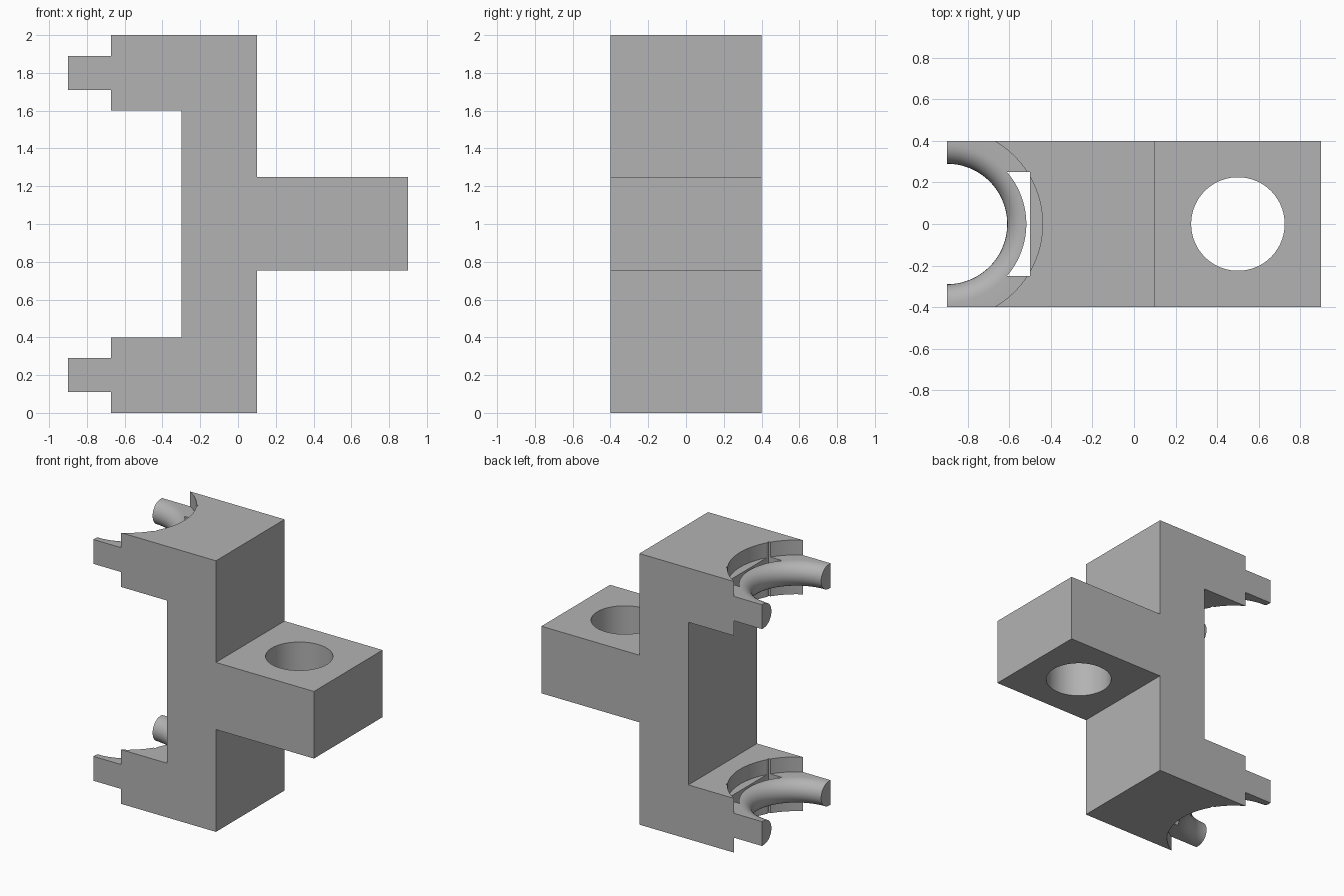
import bpy, bmesh
from math import sin, cos, pi, tau, asin, radians
from mathutils import Matrix

if "Cube" in bpy.data.objects:
    bpy.data.objects.remove(bpy.data.objects["Cube"])

grey = bpy.data.materials.new("plain grey")
grey.use_nodes = True
colour = (0.45, 0.45, 0.45, 1)
grey.diffuse_color = colour
grey.node_tree.nodes["Principled BSDF"].inputs["Base Color"].default_value = colour

DEPTH = 0.4        # half depth of the bracket
CLAMP_X = -0.9     # axis of the clamp arms
SEAT_R, LIP_R, LIP_H = 0.46, 0.38, 0.09


def finish(bm, name):
    bmesh.ops.remove_doubles(bm, verts=bm.verts, dist=1e-5)
    bmesh.ops.recalc_face_normals(bm, faces=bm.faces)
    mesh = bpy.data.meshes.new(name)
    bm.to_mesh(mesh)
    bm.free()
    mesh.materials.append(grey)
    obj = bpy.data.objects.new(name, mesh)
    bpy.context.collection.objects.link(obj)
    return obj


def prism(name, points, offset):
    """Extrude a closed outline of 3D points along offset."""
    bm = bmesh.new()
    face = bm.faces.new([bm.verts.new(p) for p in points])
    moved = bmesh.ops.extrude_face_region(bm, geom=[face])["geom"]
    bmesh.ops.translate(bm, vec=offset,
                        verts=[v for v in moved if isinstance(v, bmesh.types.BMVert)])
    return finish(bm, name)


def lathe(name, profile, x, steps=96):
    """Revolve an (r, z) profile around a vertical axis at x."""
    bm = bmesh.new()
    verts = [bm.verts.new((r, 0, z)) for r, z in profile]
    edges = [bm.edges.new(pair) for pair in zip(verts, verts[1:])]
    bmesh.ops.spin(bm, geom=verts + edges, cent=(0, 0, 0), axis=(0, 0, 1),
                   angle=tau, steps=steps)
    turn = Matrix.Translation((x, 0, 0)) @ Matrix.Rotation(pi / steps, 4, "Z")
    bmesh.ops.transform(bm, matrix=turn, verts=bm.verts)
    return finish(bm, name)


def cut(target, cutter):
    mod = target.modifiers.new("cut", "BOOLEAN")
    mod.operation, mod.solver, mod.object = "DIFFERENCE", "EXACT", cutter
    bpy.context.view_layer.objects.active = target
    bpy.ops.object.modifier_apply(modifier=mod.name)
    bpy.data.objects.remove(cutter)


# Spine, two clamp arms and the mounting block in one outline
lower = [(-0.3, 0.4), (CLAMP_X, 0.4), (CLAMP_X, 0), (0.1, 0), (0.1, 0.755), (0.9, 0.755)]
upper = [(0.9, 1.25), (0.1, 1.25), (0.1, 2), (CLAMP_X, 2), (CLAMP_X, 1.6), (-0.3, 1.6)]
bracket = prism("bracket", [(x, -DEPTH, z) for x, z in lower + upper], (0, 2 * DEPTH, 0))

# Hole through the mounting block
cut(bracket, lathe("hole_cutter", [(0, 0.6), (0.225, 0.6), (0.225, 1.4), (0, 1.4)], 0.5))

# Round seat with a rounded lip, and a slot behind the lip, in each arm
for mid in (0.2, 1.8):
    bulge = [(LIP_R - LIP_H * sin(pi * i / 16), mid - LIP_H * cos(pi * i / 16))
             for i in range(17)]
    seat = ([(0, mid - 0.3), (SEAT_R, mid - 0.3), (SEAT_R, mid - LIP_H)] + bulge
            + [(SEAT_R, mid + LIP_H), (SEAT_R, mid + 0.3), (0, mid + 0.3)])
    cut(bracket, lathe("seat_cutter", seat, CLAMP_X))

    slot_r = LIP_R + 0.002
    reach = asin(0.25 / slot_r)
    angles = [reach * (i / 12 - 1) for i in range(25)]
    outline = [(CLAMP_X + slot_r * cos(a), slot_r * sin(a), mid - 0.3) for a in angles]
    outline += [(-0.5, 0.25, mid - 0.3), (-0.5, -0.25, mid - 0.3)]
    cut(bracket, prism("slot_cutter", outline, (0, 0, 0.6)))

# Smooth the curved walls, keep the edges crisp
bpy.ops.object.select_all(action="DESELECT")
bracket.select_set(True)
bpy.context.view_layer.objects.active = bracket
bpy.ops.object.shade_smooth_by_angle(angle=radians(30))
